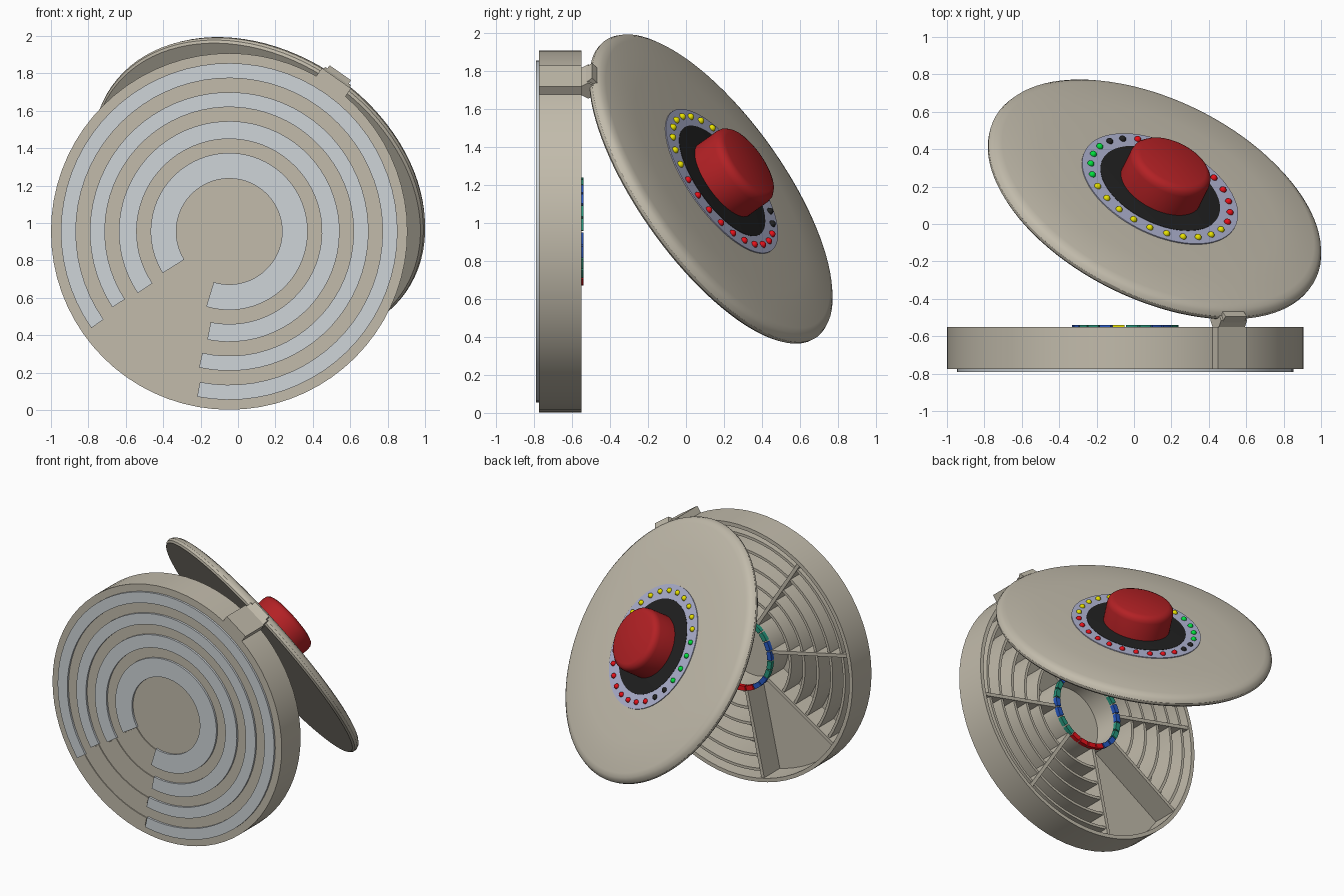
import bpy, bmesh, math
from mathutils import Matrix, Vector

if "Cube" in bpy.data.objects:
    bpy.data.objects.remove(bpy.data.objects["Cube"])

mats = {}
COLOURS = dict(
    beige=(0.54, 0.50, 0.41), pale=(0.62, 0.66, 0.69), lavender=(0.42, 0.44, 0.62),
    black=(0.015, 0.015, 0.015), red=(0.45, 0.015, 0.018), led_red=(0.8, 0.005, 0.01),
    yellow=(0.8, 0.75, 0.0), green=(0.0, 0.75, 0.05), blue=(0.02, 0.10, 0.55),
    teal=(0.02, 0.30, 0.20))


def mat(name):
    if name not in mats:
        m = bpy.data.materials.new(name)
        m.diffuse_color = (*COLOURS[name], 1)
        m.use_nodes = True
        m.node_tree.nodes["Principled BSDF"].inputs["Base Color"].default_value = m.diffuse_color
        mats[name] = m
    return mats[name]


def finish(name, bm, matrix, colour, smooth=True):
    bmesh.ops.recalc_face_normals(bm, faces=bm.faces)
    me = bpy.data.meshes.new(name)
    bm.to_mesh(me)
    bm.free()
    me.materials.append(mat(colour))
    ob = bpy.data.objects.new(name, me)
    bpy.context.collection.objects.link(ob)
    ob.matrix_world = matrix
    if smooth:
        bpy.ops.object.select_all(action='DESELECT')
        ob.select_set(True)
        bpy.context.view_layer.objects.active = ob
        bpy.ops.object.shade_smooth_by_angle(angle=math.radians(30))
    return ob


def lathe(name, profile, matrix, colour, a0=0, a1=360, steps=72):
    """Sweep a closed (radius, height) profile round local z, whole turn or arc."""
    bm = bmesh.new()
    full = a1 - a0 >= 360
    n = steps if full else max(2, round(steps * (a1 - a0) / 360))
    rows = []
    for i in range(n if full else n + 1):
        a = math.radians(a0 + (a1 - a0) * i / n)
        rows.append([bm.verts.new((r * math.cos(a), r * math.sin(a), h)) for r, h in profile])
    k = len(profile)
    for i in range(n):
        p, q = rows[i], rows[(i + 1) % len(rows)]
        for j in range(k):
            m = (j + 1) % k
            if profile[j][0] == 0 and profile[m][0] == 0:
                continue
            bm.faces.new((p[j], p[m], q[m], q[j]))
    if not full:
        bm.faces.new(rows[0])
        bm.faces.new(rows[-1])
    bmesh.ops.remove_doubles(bm, verts=bm.verts, dist=1e-5)
    return finish(name, bm, matrix, colour)


def band(r0, r1, h0, h1):
    return [(r0, h0), (r1, h0), (r1, h1), (r0, h1)]


def box(name, angle, r0, r1, width, h0, h1, matrix, colour):
    """Box lying along a radius at the given angle."""
    bm = bmesh.new()
    bmesh.ops.create_cube(bm, size=1)
    bmesh.ops.scale(bm, vec=(r1 - r0, width, h1 - h0), verts=bm.verts)
    bmesh.ops.translate(bm, vec=((r0 + r1) / 2, 0, (h0 + h1) / 2), verts=bm.verts)
    m = matrix @ Matrix.Rotation(math.radians(angle), 4, 'Z')
    return finish(name, bm, m, colour, False)


# Frames: body local z points to the front, lid local z points out of the lid
BODY = Matrix.Translation((-0.047, 0, 0.955)) @ Matrix.Rotation(math.radians(90), 4, 'X')
HINGE, OPEN = math.radians(55), math.radians(41)
radial = Vector((math.cos(HINGE), 0, math.sin(HINGE)))
back = Vector((0, 1, 0))
u = Vector((math.sin(HINGE), 0, -math.cos(HINGE)))
v = -radial * math.cos(OPEN) + back * math.sin(OPEN)
w = back * math.cos(OPEN) + radial * math.sin(OPEN)
LID = Matrix.Translation((0.10, 0.11, 1.165)) @ Matrix((u, v, w)).transposed().to_4x4()

# Body pan with outer wall and central tube, open at the back
lathe("body_shell", [(0, .775), (.953, .775), (.953, .55), (.925, .55), (.925, .745),
                     (.28, .745), (.28, .55), (.255, .55), (.255, .745), (0, .745)],
      BODY, "beige")

# Pale raised rings on the front, each with a gap at lower left
for i, (r0, r1, s, e) in enumerate([(.283, .42, 212, 253), (.495, .59, 214, 258.5),
                                    (.665, .745, 213, 257.5), (.82, .90, 215, 259)]):
    lathe(f"front_ring_{i}", band(r0, r1, .77, .79), BODY, "pale", e, s + 360)
    lathe(f"ring_gap_strip_{i}", band(r0 + .012, r1 - .012, .77, .782), BODY, "beige", s + .5, e - .5)

# Reinforcing ribs and spokes inside, with one open sector
for i, r in enumerate((.42, .535, .65, .765, .87)):
    lathe(f"ring_rib_{i}", band(r - .01, r + .01, .57, .75), BODY, "beige", 257.5, 572.5)
for i in range(8):
    box(f"spoke_{i}", 212.5 + 45 * i, .27, .935, .025, .56, .75, BODY, "beige")

# Coloured contacts round the tube mouth
for i in range(24):
    a = i * 15
    colour = "led_red" if 235 <= a <= 295 else ("yellow" if a == 90 else ("teal", "blue")[(i // 2) % 2])
    lathe(f"contact_{i}", band(.25, .285, .54, .57), BODY, colour, a + 1, a + 14)

# Hinge block on the body, knuckle and lid arm
box("hinge_block", 55, .91, 1.0, .19, .55, .775, BODY, "beige")
bm = bmesh.new()
bmesh.ops.create_cone(bm, cap_ends=True, segments=6, radius1=.05, radius2=.05, depth=.17)
pos = Vector((-.047, -.515, .955)) + radial * .965
finish("hinge_knuckle", bm, Matrix.Translation(pos) @ u.to_track_quat('Z', 'Y').to_matrix().to_4x4(),
       "beige", False)
box("hinge_arm", 270, .90, .985, .14, .005, .055, LID, "beige")

# Lid with rounded rim and slight dome
lathe("lid", [(0, 0), (.945, 0), (.957, .012), (.96, .03), (.95, .052), (.93, .067), (.90, .076),
              (.68, .091), (.46, .10), (0, .10)], LID, "beige", steps=96)

# Light ring, black collar and push button
lathe("light_ring", band(.335, .45, .09, .106), LID, "lavender")
lathe("button_collar", [(0, .09), (.345, .09), (.345, .108), (.22, .116), (0, .116)], LID, "black")
lathe("push_button", [(0, .10), (.23, .10), (.23, .245), (.225, .268), (.21, .285), (.188, .293),
                      (0, .298)], LID, "red")

# Small lamps on the light ring
order = ["led_red"] * 10 + ["black"] * 2 + ["green"] * 4 + ["yellow"] * 10
for i, colour in enumerate(order):
    a = math.radians(-43.5 + i * 360 / 26)
    bm = bmesh.new()
    bmesh.ops.create_uvsphere(bm, u_segments=12, v_segments=8, radius=.019)
    finish(f"lamp_{i}", bm, LID @ Matrix.Translation((.402 * math.cos(a), .402 * math.sin(a), .108)), colour)
